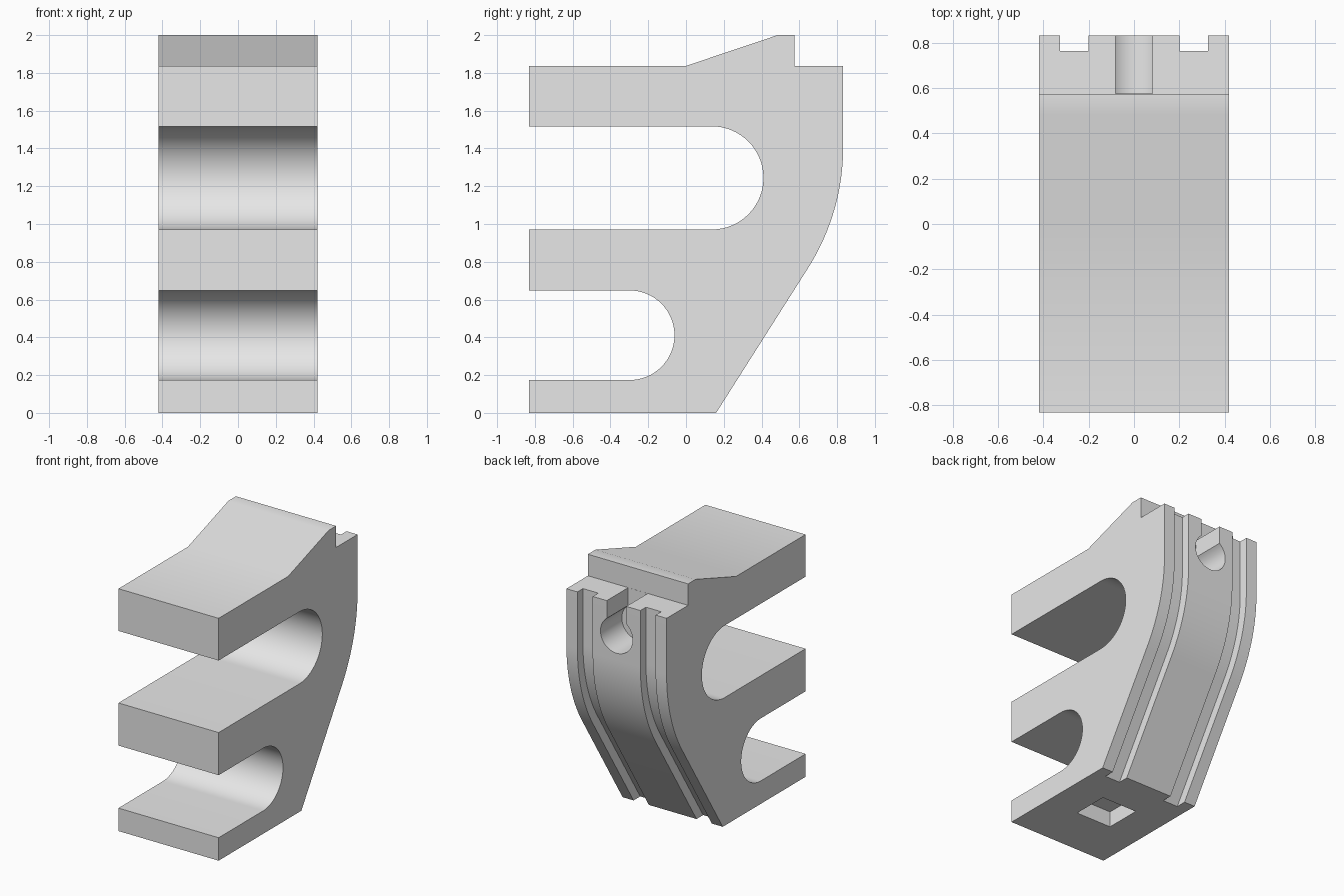
import bpy, bmesh
from math import sin, cos, pi, radians

cube = bpy.data.objects.get("Cube")
if cube:
    bpy.data.objects.remove(cube, do_unlink=True)

grey = bpy.data.materials.new("plain_grey")
grey.use_nodes = True
colour = (0.8, 0.8, 0.8, 1)
grey.diffuse_color = colour
grey.node_tree.nodes["Principled BSDF"].inputs["Base Color"].default_value = colour

HALF_WIDTH, HALF_DEPTH, SHELF_TOP = 0.42, 0.832, 1.837


def prism(name, profile, start, end, place):
    """Extrude a closed 2D profile; place(a, b, t) maps it into space."""
    bm = bmesh.new()
    ends = [[bm.verts.new(place(a, b, t)) for a, b in profile] for t in (start, end)]
    bm.faces.new(ends[0])
    bm.faces.new(ends[1])
    for i in range(len(profile)):
        j = (i + 1) % len(profile)
        bm.faces.new((ends[0][i], ends[0][j], ends[1][j], ends[1][i]))
    bmesh.ops.recalc_face_normals(bm, faces=bm.faces)
    mesh = bpy.data.meshes.new(name)
    bm.to_mesh(mesh)
    bm.free()
    mesh.materials.append(grey)
    obj = bpy.data.objects.new(name, mesh)
    bpy.context.collection.objects.link(obj)
    return obj


def along_x(a, b, t):
    return (t, a, b)


def along_y(a, b, t):
    return (a, t, b)


def along_z(a, b, t):
    return (a, b, t)


def arc(cx, cy, r, a0, a1, steps):
    return [(cx + r * cos(a0 + (a1 - a0) * i / steps),
             cy + r * sin(a0 + (a1 - a0) * i / steps)) for i in range(steps + 1)]


# Curved back: a slanted line running into an arc that ends vertical
LEAN, RADIUS, ARC_TOP = radians(32.4), 1.195, 1.407


def back_curve(offset, bottom, top):
    """Back outline moved outwards by offset, from height bottom to top."""
    r = RADIUS + offset
    curve = arc(HALF_DEPTH - RADIUS, ARC_TOP, r, -LEAN, 0, 24)
    y, z = curve[0]
    foot = (y - (z - bottom) * sin(LEAN) / cos(LEAN), bottom)
    return [foot] + curve + [(curve[-1][0], top)]


# Body: side profile with two round-ended slots open to the front
profile = [(-HALF_DEPTH, 0)] + back_curve(0, 0, SHELF_TOP)
profile += [(0.575, SHELF_TOP), (0.575, 2), (0.485, 2), (0, SHELF_TOP), (-HALF_DEPTH, SHELF_TOP)]
for cy, cz, r in ((0.137, 1.244, 0.273), (-0.298, 0.411, 0.237)):
    profile.append((-HALF_DEPTH, cz + r))
    profile += arc(cy, cz, r, pi / 2, -pi / 2, 32)
    profile.append((-HALF_DEPTH, cz - r))
body = prism("bracket_body", profile, -HALF_WIDTH, HALF_WIDTH, along_x)

# Two grooves following the back
groove = back_curve(-0.067, -0.1, 2.1) + back_curve(0.06, -0.1, 2.1)[::-1]
cutters = [prism("groove_cutter", groove, s * 0.2, s * 0.328, along_x) for s in (-1, 1)]

# Keyhole in the back, open at the top
neck = 0.082
hole_r, hole_z = 0.135, 1.595
a = math_angle = pi / 2 - 0.653
keyhole = arc(0, hole_z, hole_r, a, a - 2 * pi + 2 * 0.653, 40)
keyhole += [(-neck, 1.95), (neck, 1.95)]
cutters.append(prism("keyhole_cutter", keyhole, 0.576, 1, along_y))

# Blind square pocket underneath
pocket = [(-0.15, -0.44), (0.15, -0.44), (0.15, -0.16), (-0.15, -0.16)]
cutters.append(prism("pocket_cutter", pocket, -0.1, 0.12, along_z))

bpy.ops.object.select_all(action='DESELECT')
bpy.context.view_layer.objects.active = body
body.select_set(True)
for cutter in cutters:
    cutter.hide_render = True
    cut = body.modifiers.new("cut", 'BOOLEAN')
    cut.operation = 'DIFFERENCE'
    cut.solver = 'EXACT'
    cut.object = cutter
    bpy.ops.object.modifier_apply(modifier=cut.name)
    bpy.data.objects.remove(cutter, do_unlink=True)

bpy.ops.object.shade_smooth_by_angle(angle=radians(30))
